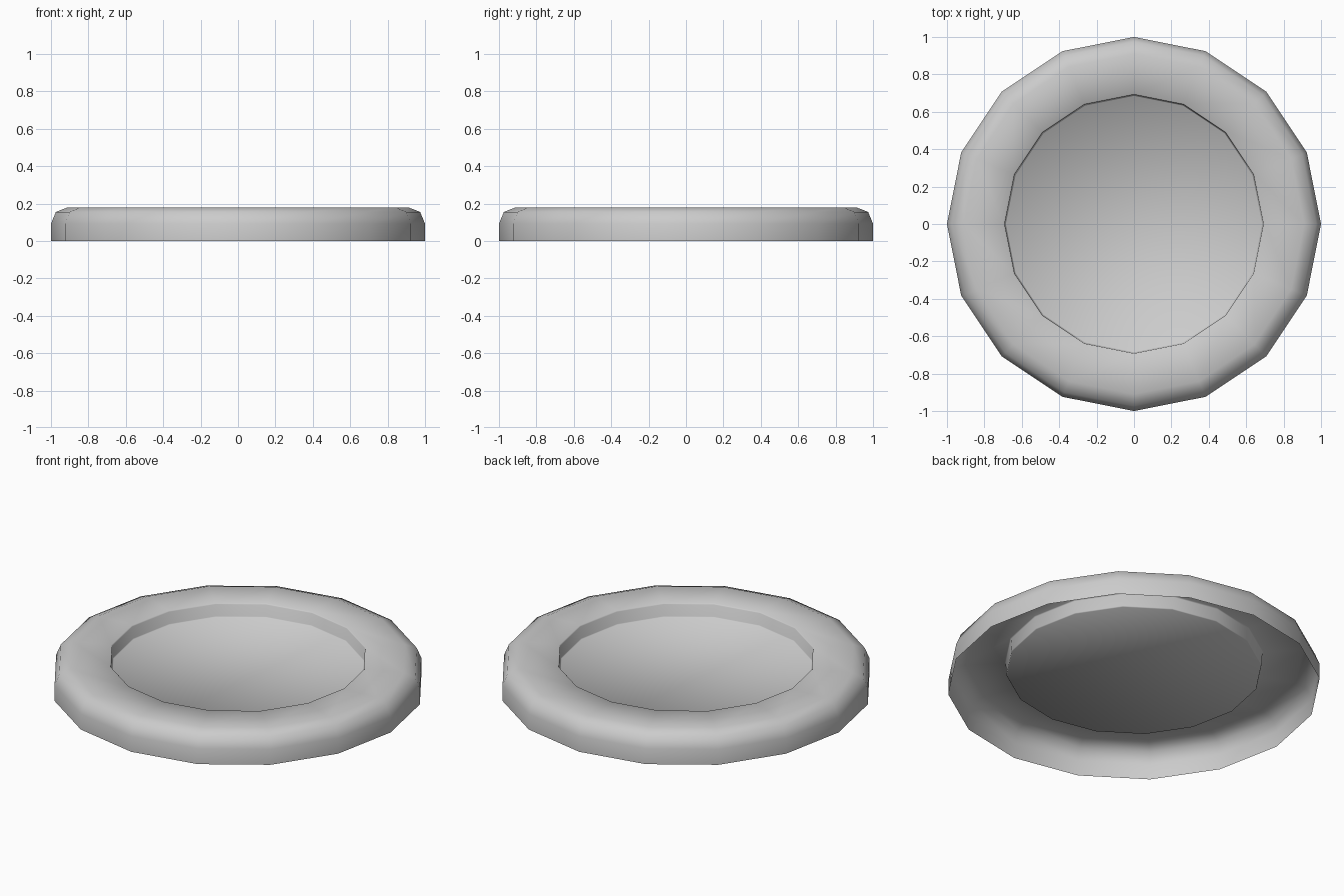
import bpy, bmesh, math

if "Cube" in bpy.data.objects:
    bpy.data.objects.remove(bpy.data.objects["Cube"])

SIDES = 16
# outer wall, rounded shoulder, flat rim, then the recess wall (radius, height)
PROFILE = [(1.0, 0.0), (1.0, 0.092), (0.974, 0.155), (0.91, 0.18),
           (0.697, 0.18), (0.692, 0.174), (0.688, 0.105), (0.684, 0.10)]


def lathe(name, profile):
    bm = bmesh.new()
    rings = []
    for r, z in profile:
        rings.append([bm.verts.new((r * math.cos(2 * math.pi * i / SIDES),
                                    r * math.sin(2 * math.pi * i / SIDES), z))
                      for i in range(SIDES)])
    for a, b in zip(rings, rings[1:]):
        for i in range(SIDES):
            j = (i + 1) % SIDES
            bm.faces.new((a[i], a[j], b[j], b[i]))
    # recessed floor closes the centre; underside stays open
    bm.faces.new(rings[-1])
    for f in bm.faces:
        f.smooth = True
    mesh = bpy.data.meshes.new(name)
    bm.to_mesh(mesh)
    bm.free()
    obj = bpy.data.objects.new(name, mesh)
    bpy.context.collection.objects.link(obj)
    return obj


lathe("recessed_round_base", PROFILE)
